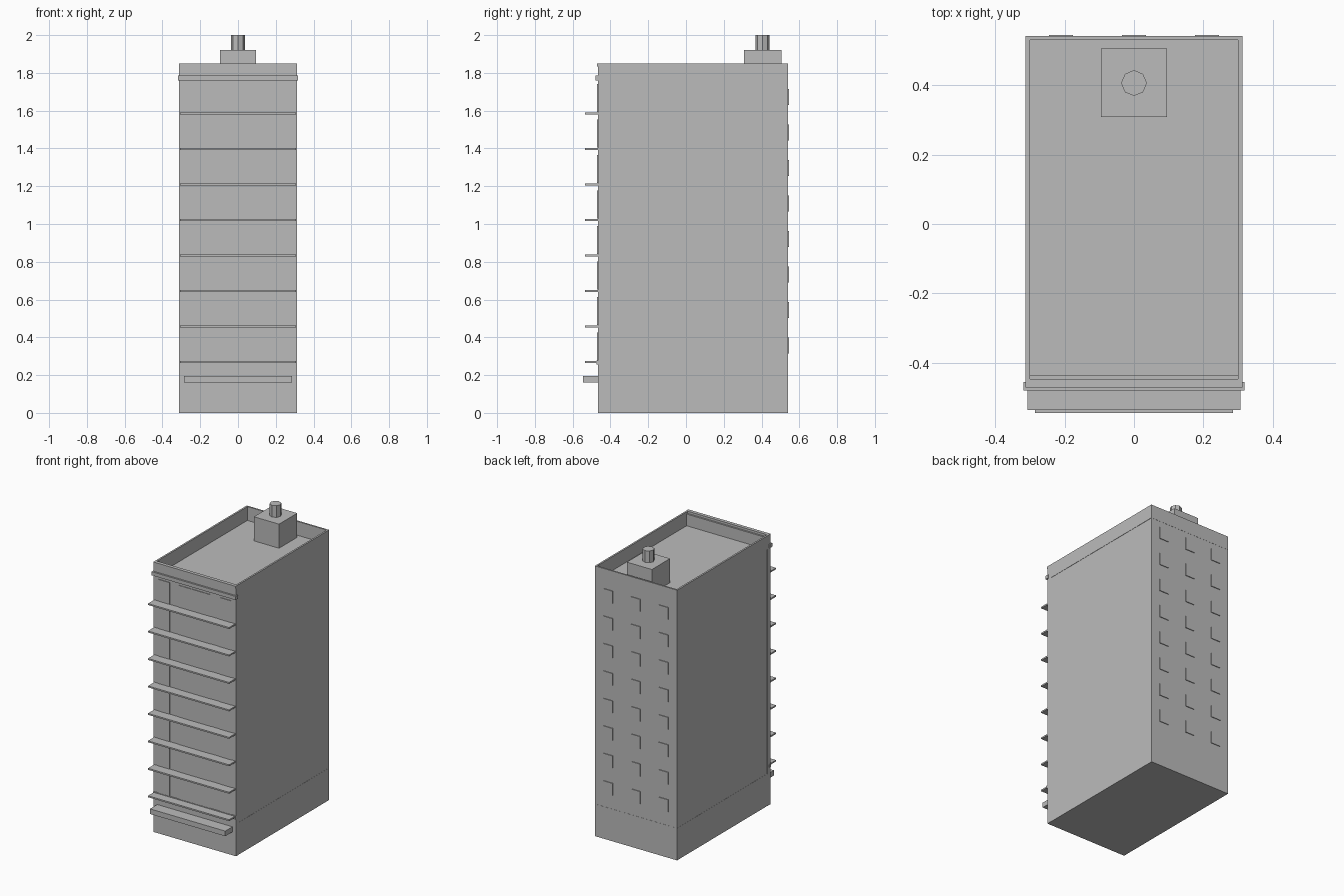
import bpy
import bmesh
from mathutils import Matrix, Vector

cube = bpy.data.objects.get("Cube")
if cube:
    bpy.data.objects.remove(cube, do_unlink=True)

GREY = (0.5, 0.5, 0.5, 1.0)
mat = bpy.data.materials.new("plain grey")
mat.use_nodes = True
mat.diffuse_color = GREY
mat.node_tree.nodes["Principled BSDF"].inputs["Base Color"].default_value = GREY


def finish(name, bm):
    mesh = bpy.data.meshes.new(name)
    bm.to_mesh(mesh)
    bm.free()
    mesh.materials.append(mat)
    obj = bpy.data.objects.new(name, mesh)
    bpy.context.scene.collection.objects.link(obj)
    return obj


def add_box(bm, x, y, z):
    """Box from three (low, high) ranges."""
    lo, hi = Vector((x[0], y[0], z[0])), Vector((x[1], y[1], z[1]))
    matrix = Matrix.Translation((lo + hi) / 2) @ Matrix.Diagonal((*(hi - lo), 1))
    bmesh.ops.create_cube(bm, size=1, matrix=matrix)


def boxes(name, *ranges):
    bm = bmesh.new()
    for r in ranges:
        add_box(bm, *r)
    return finish(name, bm)


def span(half):
    return (-half, half)


FRONT, BACK = -0.465, 0.54
FLOORS, PITCH, FIRST = 8, 0.188, 0.27
ROOF, TOP = 1.755, 1.85

# Main block, with a ground course and a thin front facade slab
boxes("main_block", (span(0.31), (FRONT, BACK), (0, ROOF)))
boxes("ground_course", (span(0.311), (FRONT - 0.001, BACK + 0.001), (0, 0.22)))
boxes("front_facade", (span(0.312), (FRONT - 0.002, FRONT + 0.03), (0, 1.835)))

# Parapet around the sunken roof
IN_X, IN_FRONT, IN_BACK, OUT = 0.3, -0.447, 0.53, 0.312
parapet_z = (ROOF, TOP)
boxes("parapet",
      (span(OUT), (FRONT, IN_FRONT), parapet_z),
      (span(OUT), (IN_BACK, BACK + 0.001), parapet_z),
      ((-OUT, -IN_X), (IN_FRONT, IN_BACK), parapet_z),
      ((IN_X, OUT), (IN_FRONT, IN_BACK), parapet_z))
boxes("parapet_cap", (span(OUT), (-0.471, IN_FRONT), (1.835, TOP)))

# Front cornices and entrance canopy
boxes("upper_cornice", (span(0.318), (-0.479, FRONT + 0.01), (1.76, 1.785)))
boxes("lower_cornice", (span(0.313), (-0.474, FRONT + 0.01), (0.255, 0.278)))
boxes("entrance_canopy", (span(0.285), (-0.545, FRONT), (0.16, 0.195)))

# Balcony slabs and shallow window panels, one row per floor
slabs, front_windows, back_windows = [], [], []
for i in range(FLOORS):
    z = FIRST + PITCH * i
    slabs.append((span(0.307), (-0.535, FRONT), (z - 0.005, z + 0.005)))
    for x in ((-0.275, -0.19), (-0.12, 0.12), (0.19, 0.275)):
        front_windows.append((x, (FRONT - 0.006, FRONT), (z + 0.006, z + 0.155)))
    for x in (-0.21, 0, 0.21):
        back_windows.append(((x - 0.035, x + 0.035), (BACK, BACK + 0.005),
                             (z + 0.045, z + 0.128)))
boxes("balcony_slabs", *slabs)
boxes("front_window_panels", *front_windows)
boxes("back_window_panels", *back_windows)

# Roof housing with an eight-sided chimney
boxes("roof_housing", (span(0.095), (0.308, 0.505), (ROOF, 1.92)))
bm = bmesh.new()
bmesh.ops.create_cone(bm, cap_ends=True, segments=8, radius1=0.037, radius2=0.037,
                      depth=0.08, matrix=Matrix.Translation((0, 0.406, 1.96)))
finish("chimney", bm)
